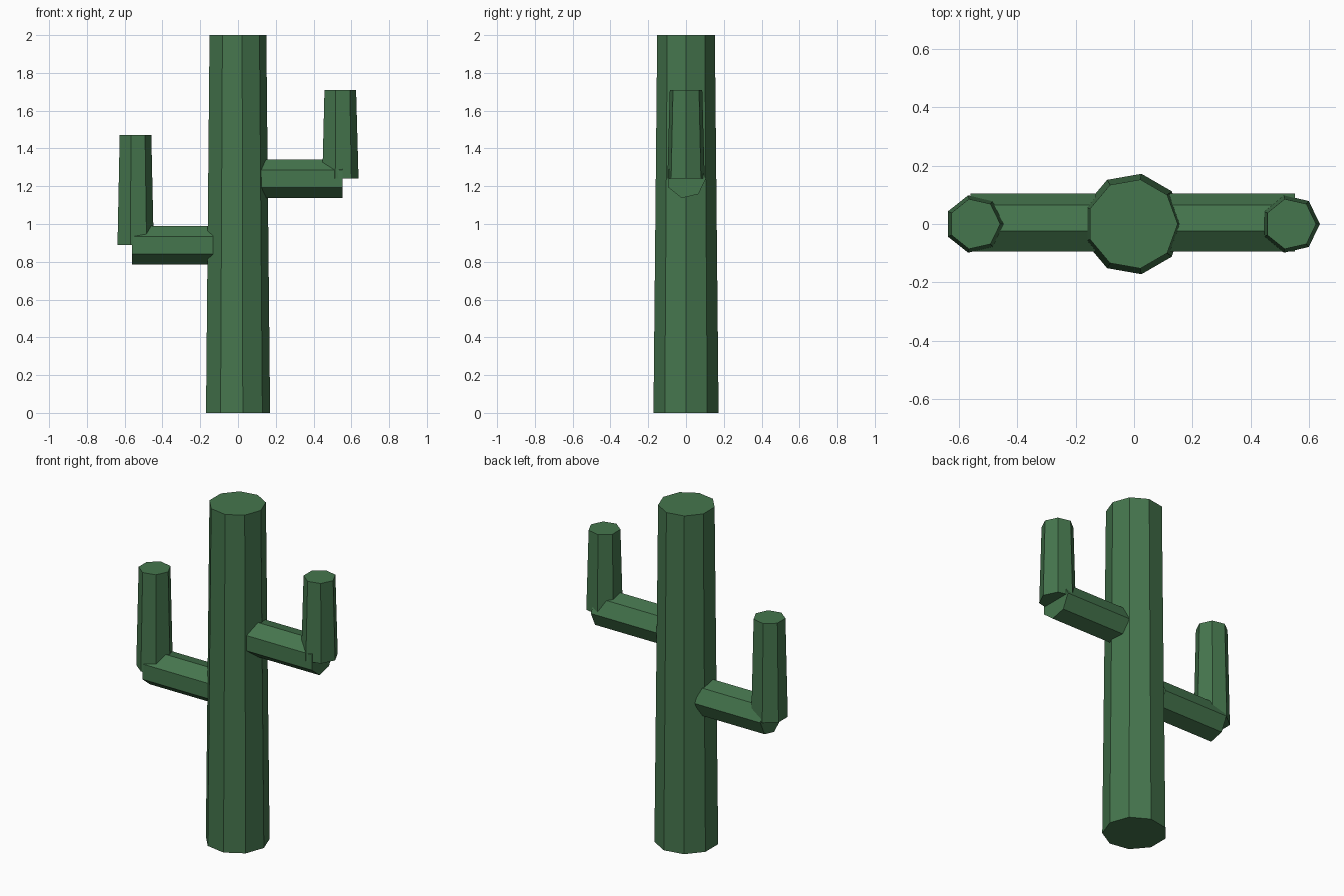
import bpy, bmesh
from math import radians
from mathutils import Matrix

if "Cube" in bpy.data.objects:
    bpy.data.objects.remove(bpy.data.objects["Cube"])

green = bpy.data.materials.new("cactus_green")
green.diffuse_color = (0.06, 0.18, 0.075, 1)
green.use_nodes = True
green.node_tree.nodes["Principled BSDF"].inputs["Base Color"].default_value = green.diffuse_color

# Local +x (first corner) is mapped to +y, and the axis to +x
SIDEWAYS = Matrix(((0, 0, 1, 0), (1, 0, 0, 0), (0, 1, 0, 0), (0, 0, 0, 1)))


def prism(name, sides, r_start, r_end, length, start, turn=Matrix()):
    """Tapered prism with its first corner on local +x, growing along local z from start."""
    bm = bmesh.new()
    bmesh.ops.create_cone(bm, cap_ends=True, segments=sides,
                          radius1=r_start, radius2=r_end, depth=length,
                          matrix=Matrix.Translation((0, 0, length / 2)) @ Matrix.Rotation(radians(-90), 4, 'Z'))
    bm.transform(Matrix.Translation(start) @ turn)
    mesh = bpy.data.meshes.new(name)
    bm.to_mesh(mesh)
    bm.free()
    mesh.materials.append(green)
    obj = bpy.data.objects.new(name, mesh)
    bpy.context.collection.objects.link(obj)


SHIFT = -0.005  # centres the overall width

# Trunk
prism("trunk", 9, 0.175, 0.155, 2.0, (SHIFT, 0, 0))

# Arms: a level branch and an upright at its end
for side, sign, z, height in (("left", -1, 0.888, 0.584), ("right", 1, 1.24, 0.47)):
    inner, outer = sign * 0.127, sign * 0.557
    prism(side + "_branch", 7, 0.105, 0.105, 0.43,
          (min(inner, outer) + SHIFT, 0, z), SIDEWAYS)
    prism(side + "_upright", 7, 0.101, 0.088, height,
          (sign * 0.542 + SHIFT, 0, z))
